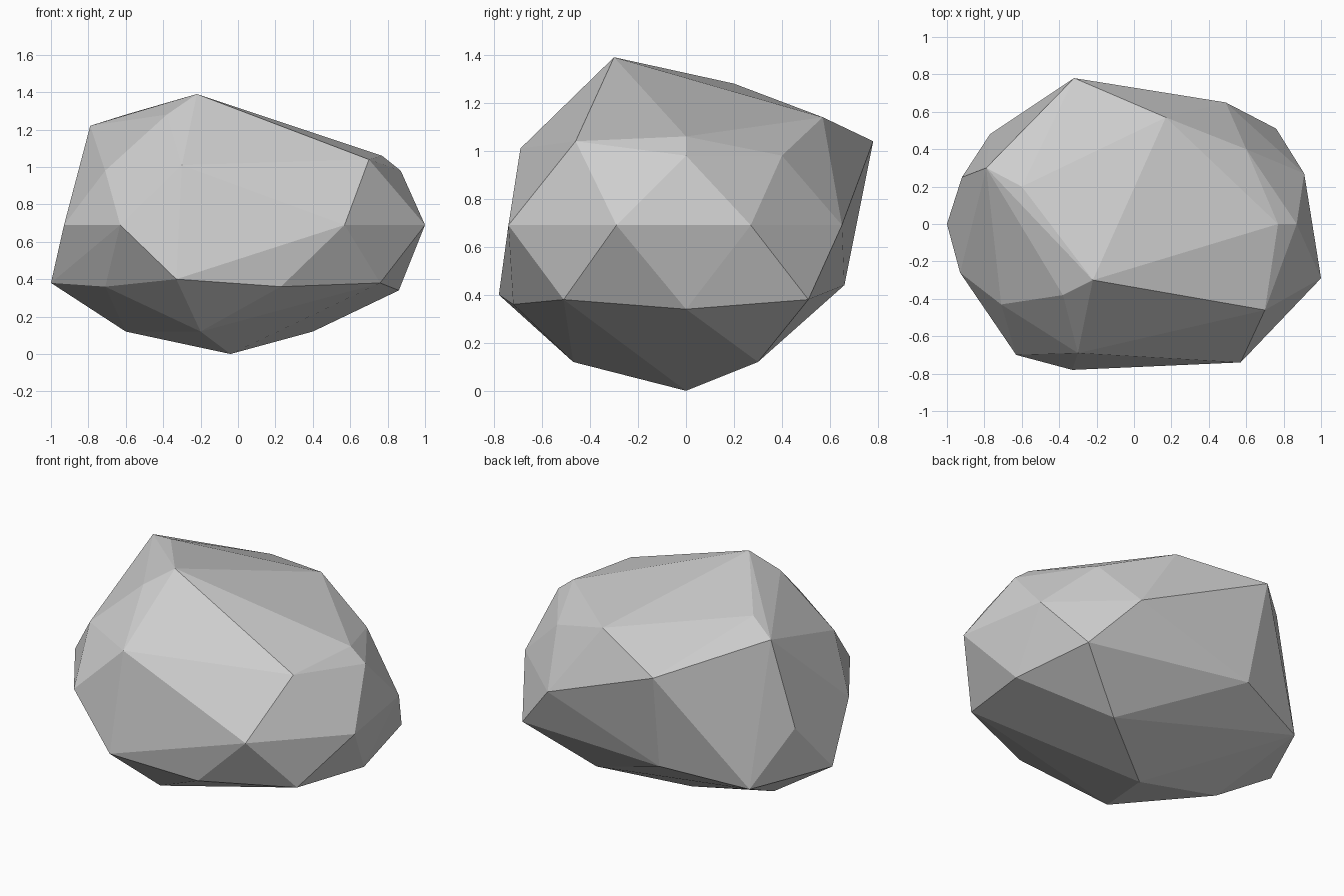
import bpy
import bmesh

# Remove the default cube
default_cube = bpy.data.objects.get("Cube")
if default_cube:
    bpy.data.objects.remove(default_cube, do_unlink=True)


def make_material(name, colour):
    material = bpy.data.materials.new(name)
    material.diffuse_color = colour
    material.use_nodes = True
    shader = material.node_tree.nodes["Principled BSDF"]
    shader.inputs["Base Color"].default_value = colour
    shader.inputs["Roughness"].default_value = 0.9
    return material


def ring(height, corners):
    """Lift flat corner positions to one height."""
    return [(x, y, height) for x, y in corners]


# Underside: a blunt point with a few broad facets round it
underside = [(-.04, 0, 0)]
underside += ring(.12, [(.4, .3), (-.2, -.47), (-.6, 0)])

# Lower rim where the belly turns under
lower_rim = ring(.38, [(.76, -.51), (.76, .51), (-1, 0)])
lower_rim += ring(.36, [(.23, -.72), (-.71, -.38), (-.77, .48)])
lower_rim += [(.86, 0, .34), (-.33, -.78, .4), (-.28, .66, .44)]

# Widest band
waist = ring(.69, [(1, -.29), (.91, .27), (.57, -.74), (.49, .65),
                   (-.63, -.7), (-.93, -.26), (-.92, .25)])

# Shoulders, chipped into broad planes
shoulders = ring(1.04, [(.7, -.46), (-.32, .78)])
shoulders += ring(.98, [(.87, 0), (.6, .4), (-.71, -.43)])
shoulders += [(.77, 0, 1.06), (-.3, -.69, 1.01)]

# Sloping crown with its peak off centre
crown = [(-.22, -.3, 1.39), (-.38, -.38, 1.28), (-.6, .2, 1.28),
         (-.79, .3, 1.22), (.17, .57, 1.14)]

# Wrap the corners in flat facets
mesh = bpy.data.meshes.new("boulder")
bm = bmesh.new()
for corner in underside + lower_rim + waist + shoulders + crown:
    bm.verts.new(corner)
hull = bmesh.ops.convex_hull(bm, input=bm.verts, use_existing_faces=False)
inside = [item for item in hull["geom_interior"] if isinstance(item, bmesh.types.BMVert)]
bmesh.ops.delete(bm, geom=inside, context="VERTS")
bmesh.ops.recalc_face_normals(bm, faces=bm.faces)
bm.to_mesh(mesh)
bm.free()

boulder = bpy.data.objects.new("boulder", mesh)
bpy.context.collection.objects.link(boulder)
mesh.materials.append(make_material("stone grey", (.62, .62, .62, 1)))
